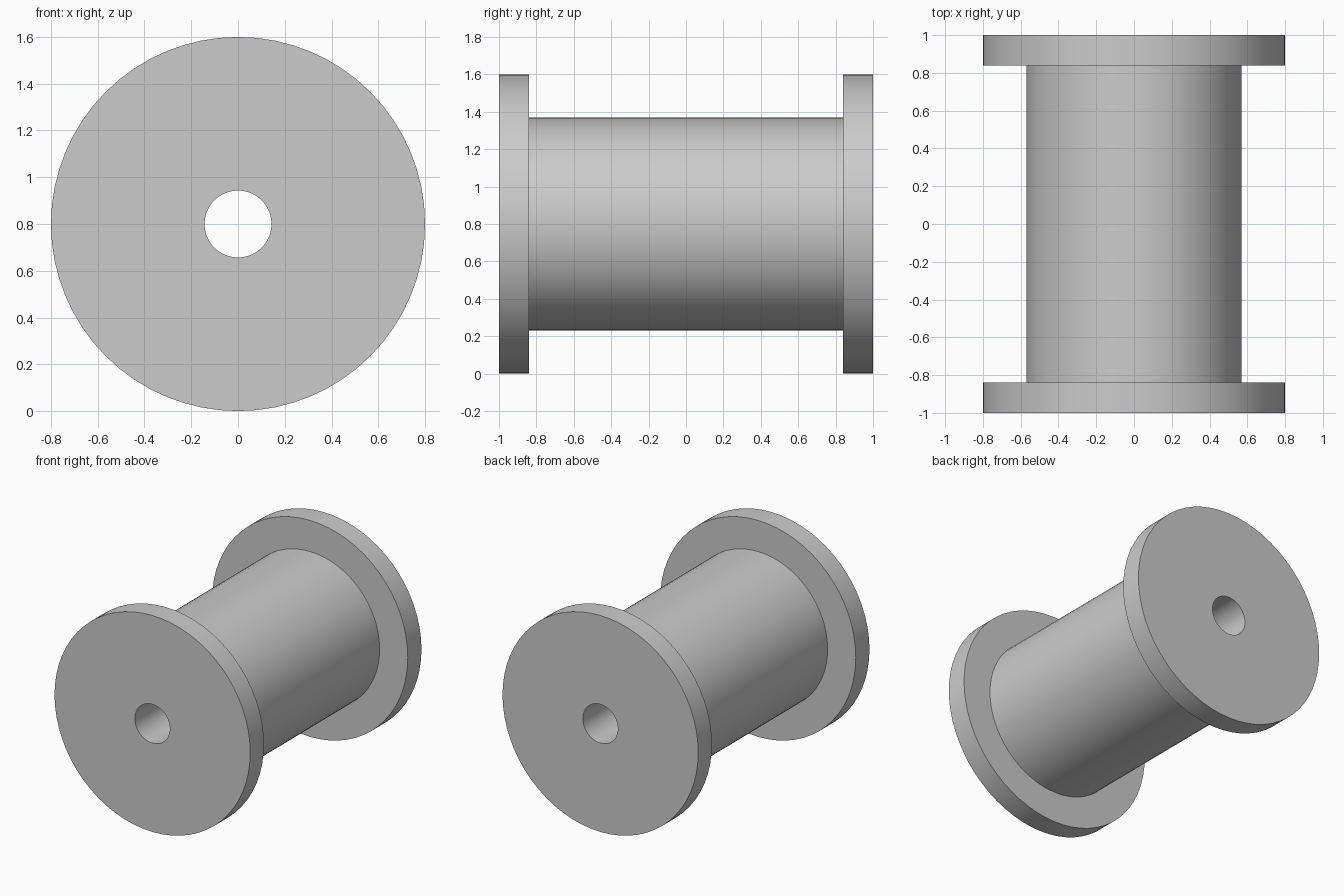
import bpy, bmesh, math
from mathutils import Matrix

if "Cube" in bpy.data.objects:
    bpy.data.objects.remove(bpy.data.objects["Cube"])

SIDES = 64
FLANGE_R, CORE_R, BORE_R = 0.80, 0.57, 0.143
HALF_LENGTH, CORE_HALF = 1.0, 0.84


def lathe_y(name, profile, centre_z):
    """Revolve a closed (radius, y) profile about a horizontal axis along y."""
    bm = bmesh.new()
    rings = []
    for i in range(SIDES):
        turn = Matrix.Rotation(2 * math.pi * i / SIDES, 4, 'Y')
        lift = Matrix.Translation((0, 0, centre_z))
        ring = [bm.verts.new((r, y, 0)) for r, y in profile]
        bmesh.ops.transform(bm, matrix=lift @ turn, verts=ring)
        rings.append(ring)
    n = len(profile)
    for i in range(SIDES):
        a, b = rings[i], rings[(i + 1) % SIDES]
        for j in range(n):
            k = (j + 1) % n
            bm.faces.new((a[j], a[k], b[k], b[j]))
    bmesh.ops.recalc_face_normals(bm, faces=bm.faces)
    mesh = bpy.data.meshes.new(name)
    bm.to_mesh(mesh)
    bm.free()
    obj = bpy.data.objects.new(name, mesh)
    bpy.context.collection.objects.link(obj)
    bpy.context.view_layer.objects.active = obj
    obj.select_set(True)
    bpy.ops.object.shade_smooth_by_angle(angle=math.radians(30))
    obj.select_set(False)
    return obj


# Spool: half profile from bore to flange to core, mirrored along the axis
half = [(BORE_R, -HALF_LENGTH), (FLANGE_R, -HALF_LENGTH),
        (FLANGE_R, -CORE_HALF), (CORE_R, -CORE_HALF)]
profile = half + [(r, -y) for r, y in reversed(half)]
lathe_y("spool", profile, FLANGE_R)
